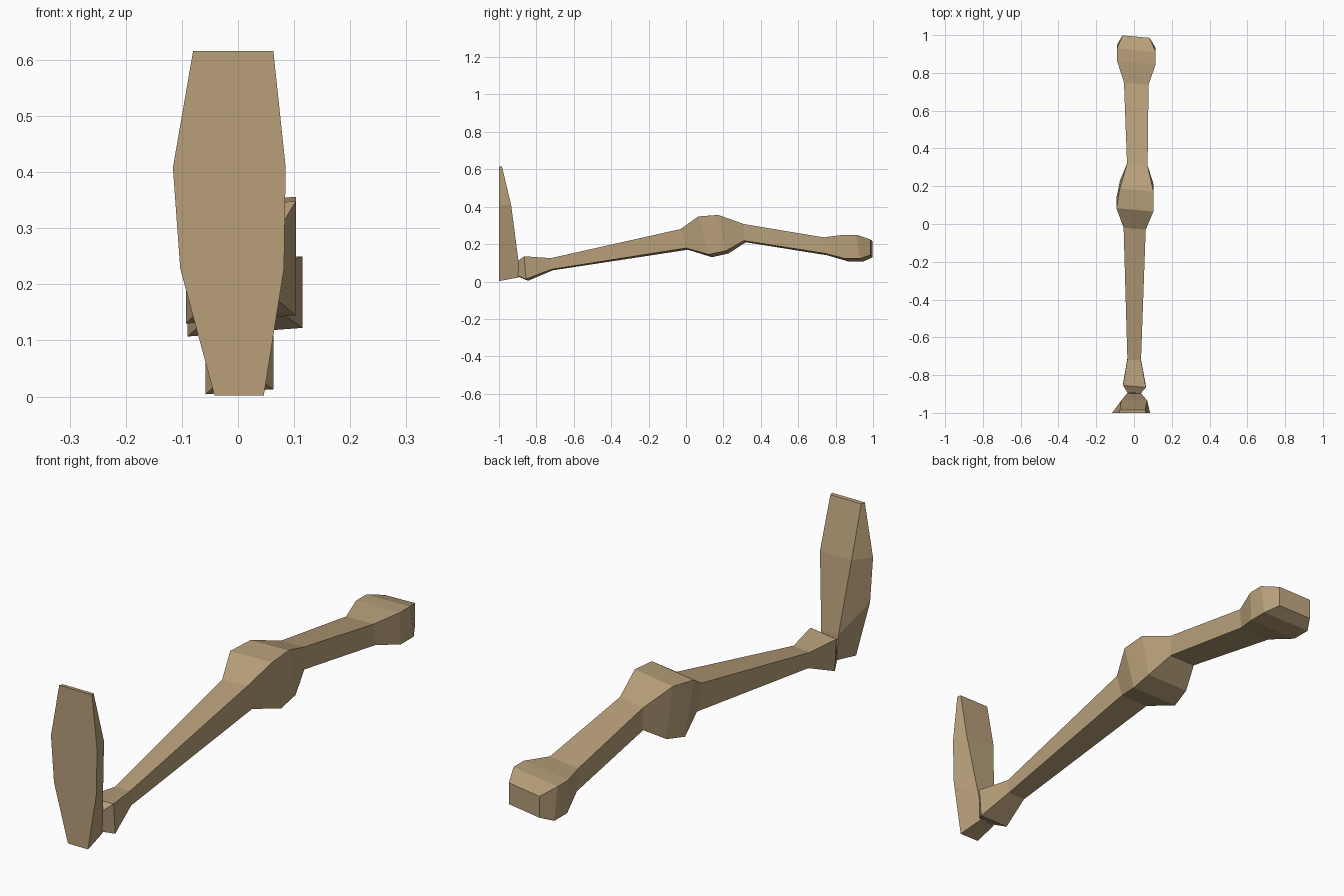
import bpy, bmesh

if "Cube" in bpy.data.objects:
    bpy.data.objects.remove(bpy.data.objects["Cube"])

tan = bpy.data.materials.new("tan")
tan.diffuse_color = (0.48, 0.35, 0.195, 1)
tan.use_nodes = True
tan.node_tree.nodes["Principled BSDF"].inputs["Base Color"].default_value = tan.diffuse_color

ROLL, YAW = 0.075, -0.09


def loft(name, rings, cap_start=True, cap_end=True):
    """Skin a list of equal-length point rings into one flat-shaded object."""
    bm = bmesh.new()
    vs = [[bm.verts.new(p) for p in r] for r in rings]
    n = len(vs[0])
    for a, b in zip(vs, vs[1:]):
        for i in range(n):
            j = (i + 1) % n
            bm.faces.new((a[i], a[j], b[j], b[i]))
    if cap_start:
        bm.faces.new(vs[0][::-1])
    if cap_end:
        bm.faces.new(vs[-1])
    bmesh.ops.recalc_face_normals(bm, faces=bm.faces)
    # open tubes: make sure faces point away from the middle
    mid = sum((v.co for v in bm.verts), bm.verts[:][0].co * 0) / len(bm.verts)
    if sum((f.calc_center_median() - mid).dot(f.normal) * f.calc_area() for f in bm.faces) < 0:
        bmesh.ops.reverse_faces(bm, faces=bm.faces)
    me = bpy.data.meshes.new(name)
    bm.to_mesh(me)
    bm.free()
    me.materials.append(tan)
    ob = bpy.data.objects.new(name, me)
    bpy.context.collection.objects.link(ob)
    return ob


def section(yt, zt, yb, zb, xl, xr):
    """Four-sided section, slightly rolled and yawed."""
    c = (xl + xr) / 2
    return [(x, min(y + YAW * (x - c), 1.0), z + ROLL * (x - x0))
            for x, y, z, x0 in ((xl, yt, zt, xr), (xr, yt, zt, xr),
                                (xr, yb, zb, xl), (xl, yb, zb, xl))]


# leg sections from ankle to hip: top y, top z, bottom y, bottom z, left, right
S = [section(*s) for s in (
    (-.895, .11, -.895, .025, -.035, .035),
    (-.86, .135, -.85, .004, -.058, .063),
    (-.72, .125, -.715, .06, -.035, .037),
    (-.025, .28, .005, .17, -.055, .062),
    (.075, .348, .13, .13, -.093, .103),
    (.18, .356, .22, .15, -.075, .103),
    (.315, .307, .315, .21, -.037, .072),
    (.743, .236, .75, .14, -.053, .077),
    (.855, .25, .86, .107, -.09, .115),
    (.92, .25, .94, .107, -.09, .115),
    (.992, .225, .992, .13, -.06, .083),
)]
loft("ankle", S[0:3], True, False)
loft("shin", S[2:4], False, False)
loft("knee", S[3:7], False, False)
loft("thigh", S[6:8], False, False)
loft("hip", S[7:11], False, True)

# upright foot: flat sole at the front, narrower arched back
foot = [  # sole left, right, z ; back left, right, y, z
    (-.042, .046, .002, -.033, .034, -.893, .022),
    (-.103, .082, .228, -.037, .038, -.897, .12),
    (-.116, .085, .408, -.068, .07, -.935, .41),
    (-.08, .063, .616, -.076, .059, -.984, .615),
]
loft("foot", [[(a, -1, z), (b, -1, z), (d, y, zb), (c, y, zb)]
              for a, b, z, c, d, y, zb in foot])
